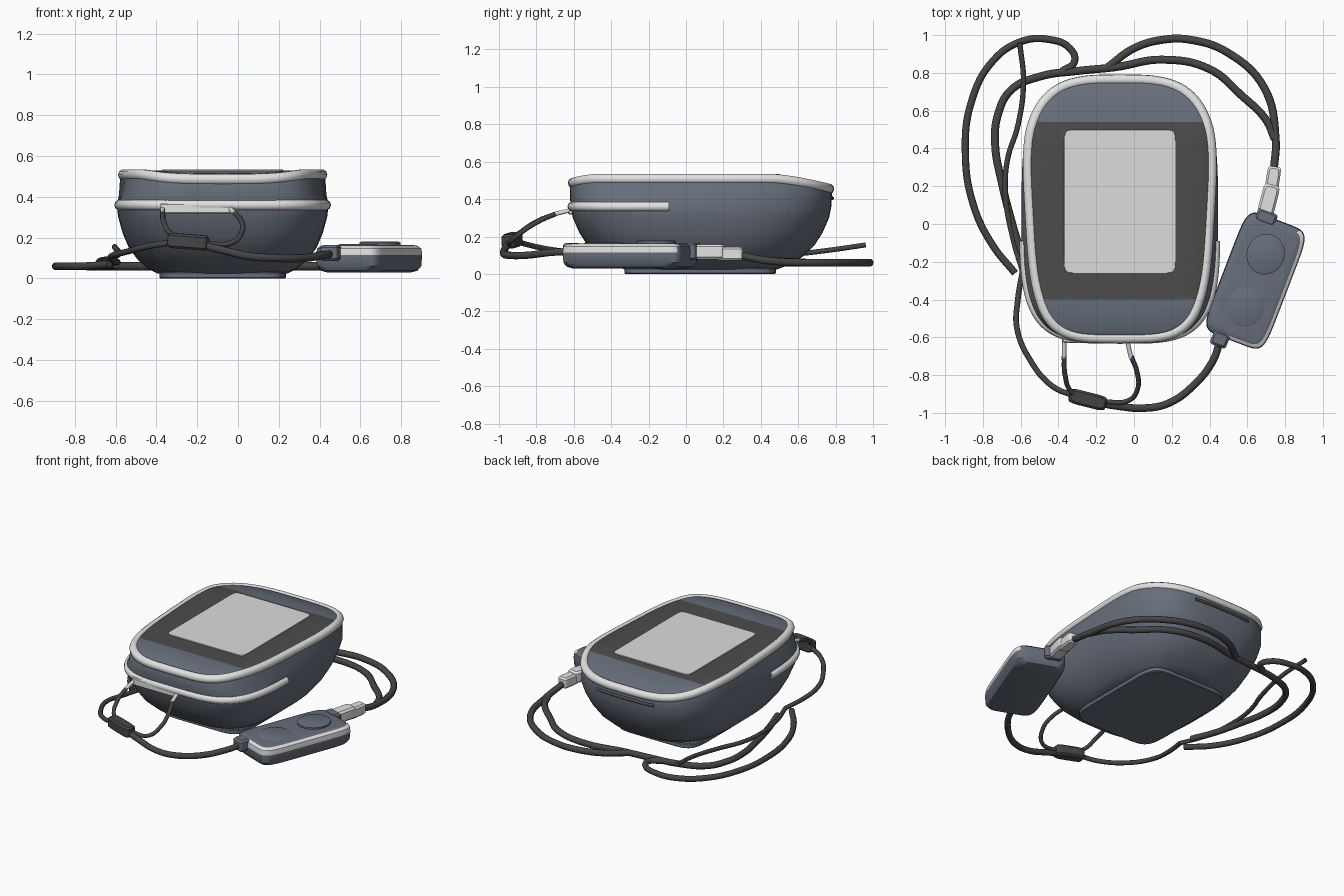
import bpy, bmesh, math
from mathutils import Matrix, Vector

if "Cube" in bpy.data.objects:
    bpy.data.objects.remove(bpy.data.objects["Cube"])

CX, CY, N = -0.075, 0.08, 96


def material(name, r, g, b):
    m = bpy.data.materials.new(name)
    m.diffuse_color = (r, g, b, 1)
    m.use_nodes = True
    m.node_tree.nodes["Principled BSDF"].inputs["Base Color"].default_value = m.diffuse_color
    return m


SLATE = material("slate plastic", 0.135, 0.158, 0.198)
LIGHT = material("light grey trim", 0.76, 0.76, 0.75)
BAND = material("dark bezel", 0.072, 0.072, 0.072)
SCREEN = material("screen grey", 0.72, 0.72, 0.72)
CORD = material("cord charcoal", 0.06, 0.06, 0.06)


def outline(hx, hy, n, k=0.0, cx=0.0, cy=0.0, count=N, front_n=None):
    """Superellipse loop, tapered by k and optionally squarer at the front."""
    pts = []
    for i in range(count):
        t = 2 * math.pi * i / count
        c, s = math.cos(t), math.sin(t)
        e = front_n if front_n and s < 0 else n
        x = math.copysign(abs(c) ** (2 / e), c) * hx
        y = math.copysign(abs(s) ** (2 / e), s) * hy
        taper = min(max((0.6 - y / hy) / 1.3, 0), 1)
        pts.append((cx + x * (1 - k * taper), cy + y))
    return pts


def loft(name, rings, mats, rule=None, cuts=(), place=None):
    """Skin a stack of rings, cap both ends, colour faces by rule."""
    bm = bmesh.new()
    loops = [[bm.verts.new(p) for p in ring] for ring in rings]
    for a, b in zip(loops, loops[1:]):
        for i in range(len(a)):
            j = (i + 1) % len(a)
            bm.faces.new((a[i], a[j], b[j], b[i]))
    bm.faces.new(loops[0][::-1])
    bm.faces.new(loops[-1])
    for y in cuts:
        bmesh.ops.bisect_plane(bm, geom=bm.verts[:] + bm.edges[:] + bm.faces[:],
                               plane_co=(0, y, 0), plane_no=(0, 1, 0))
    bmesh.ops.recalc_face_normals(bm, faces=bm.faces)
    for f in bm.faces:
        f.material_index = rule(f) if rule else 0
    if place:
        bm.transform(place)
    me = bpy.data.meshes.new(name)
    bm.to_mesh(me)
    bm.free()
    ob = bpy.data.objects.new(name, me)
    bpy.context.collection.objects.link(ob)
    for m in mats:
        me.materials.append(m)
    select(ob)
    bpy.ops.object.shade_smooth_by_angle(angle=math.radians(35))


def select(ob):
    bpy.ops.object.select_all(action='DESELECT')
    ob.select_set(True)
    bpy.context.view_layer.objects.active = ob


def tube(name, pts, radius, mat, poly=False, cyclic=False):
    """Round cord through points."""
    cu = bpy.data.curves.new(name, 'CURVE')
    cu.dimensions = '3D'
    cu.bevel_depth, cu.bevel_resolution, cu.resolution_u = radius, 3, 8
    cu.use_fill_caps = True
    sp = cu.splines.new('POLY' if poly else 'BEZIER')
    store = sp.points if poly else sp.bezier_points
    store.add(len(pts) - 1)
    for q, p in zip(store, pts):
        if poly:
            q.co = (*p, 1)
        else:
            q.co = p
            q.handle_left_type = q.handle_right_type = 'AUTO'
    sp.use_cyclic_u = cyclic
    cu.materials.append(mat)
    ob = bpy.data.objects.new(name, cu)
    bpy.context.collection.objects.link(ob)
    select(ob)
    bpy.ops.object.convert(target='MESH')
    bpy.ops.object.shade_smooth_by_angle(angle=math.radians(50))


def pill(name, centre, half, mat, angle=0.0, n=6, tilt=0.0):
    """Small soft-edged block."""
    hx, hy, hz = half
    e = min(half) * 0.3
    rings = [[(x, y, z) for x, y in outline(hx - d, hy - d, n, count=40)]
             for z, d in ((-hz, e), (-hz + e, 0), (hz - e, 0), (hz, e))]
    place = (Matrix.Translation(centre) @ Matrix.Rotation(angle, 4, 'Z')
             @ Matrix.Rotation(tilt, 4, 'Y'))
    loft(name, rings, [mat], place=place)


def top_z(y):
    """Top surface: flat in the middle, drooping at both ends."""
    if y > 0.45:
        return 0.53 - 0.06 * ((y - 0.45) / 0.34) ** 1.5
    if y < -0.45:
        return 0.53 - 0.03 * ((-0.45 - y) / 0.18) ** 2
    return 0.53


# Main body: tapered bowl with a drooping lid
rings = [[(x, y, z) for x, y in outline(hx, hy, n, k, CX, CY, front_n=n + 0.5)]
         for z, hx, hy, n, k in (
    (0.025, 0.32, 0.41, 2.9, 0), (0.045, 0.36, 0.46, 2.7, 0), (0.09, 0.415, 0.54, 2.7, 0),
    (0.15, 0.46, 0.605, 2.8, 0), (0.22, 0.49, 0.65, 3.0, 0), (0.30, 0.512, 0.685, 3.2, 0),
    (0.36, 0.52, 0.697, 3.4, 0), (0.41, 0.517, 0.70, 3.4, 0.05))]
for scale, drop in ((0.985, 0.03), (0.965, 0.01), (0.92, 0), (0.75, 0), (0.5, 0), (0.2, 0)):
    rings.append([(x, y, top_z(y) - drop) for x, y in
                  outline(0.525 * scale, 0.71 * scale, 3.4, 0.1, CX, CY, front_n=4)])


def body_rule(f):
    c = f.calc_center_median()
    return 1 if c.z > 0.5 and f.normal.z > 0.7 and -0.4 < c.y < 0.54 else 0


loft("main_body", rings, [SLATE, BAND], body_rule, cuts=(-0.4, 0.54))
pill("base_foot", (CX, 0.075, 0.016), (0.31, 0.405, 0.016), SLATE, n=7)
pill("screen", (CX, 0.12, 0.531), (0.295, 0.38, 0.004), SCREEN, n=22)

# Light rim round the lid and ridge round the front
tube("lid_rim", [(x, y, top_z(y) - 0.022) for x, y in
                 outline(0.499, 0.684, 3.4, 0.1, CX, CY, front_n=4)], 0.028, LIGHT, True, True)
ridge = [(x, y, 0.36) for x, y in outline(0.506, 0.688, 3.9, 0, CX, CY, 192) if y < -0.08]
tube("front_ridge", ridge, 0.026, LIGHT, True)
pill("cord_bracket", (-0.2, -0.612, 0.343), (0.18, 0.018, 0.025), LIGHT)
slot = [(x, y, 0.405) for x, y in outline(0.515, 0.70, 3.4, 0, CX, CY, 192)
        if y > 0.6 and abs(x - CX) < 0.22]
tube("rear_slot", slot, 0.011, BAND, True)

# Remote: rounded slab, light band on its outer side
TURN = math.radians(-21)
REMOTE = Matrix.Translation((0.643, -0.30, 0)) @ Matrix.Rotation(TURN, 4, 'Z')


def remote_rule(f):
    c = f.calc_center_median()
    return 1 if 0.118 < c.z < 0.158 and c.x > -0.1 and c.y < 0.325 else 0


rings = [[(x, y, z) for x, y in outline(0.176 - d, 0.342 - d, 7)] for z, d in (
    (0.03, 0.045), (0.038, 0.02), (0.06, 0.004), (0.115, 0), (0.147, 0.004), (0.16, 0.02),
    (0.164, 0.04))]
loft("remote", rings, [SLATE, LIGHT], remote_rule, place=REMOTE)
for name, y, top in (("upper_button", 0.15, 0.18), ("lower_button", -0.15, 0.168)):
    rings = [[(x, y + v, z) for x, v in outline(r, r * 1.08, 2, count=48)]
             for z, r in ((0.155, 0.1), (top - 0.005, 0.1), (top, 0.09))]
    loft(name, rings, [SLATE], place=REMOTE)
pill("remote_clip", (0.70, 0.035, 0.12), (0.055, 0.035, 0.045), SLATE, TURN)
pill("remote_strain_relief", (0.455, -0.61, 0.125), (0.045, 0.04, 0.04), SLATE, TURN)
pill("connector", (0.712, 0.125, 0.118), (0.044, 0.085, 0.04), LIGHT, -0.25)
pill("connector_tail", (0.735, 0.235, 0.108), (0.036, 0.07, 0.037), LIGHT, -0.15)

# Cords behind and beside the body
tube("outer_rear_cord", [
    (0.74, 0.28, 0.1), (0.75, 0.45, 0.07), (0.69, 0.72, 0.06), (0.5, 0.905, 0.06),
    (0.3, 0.975, 0.06), (0.15, 0.975, 0.06), (0, 0.93, 0.06), (-0.14, 0.83, 0.06)],
    0.021, CORD)
tube("inner_rear_cord", [
    (0.745, 0.45, 0.07), (0.70, 0.55, 0.065), (0.57, 0.68, 0.06), (0.4, 0.82, 0.06),
    (0.15, 0.87, 0.06),
    (-0.1, 0.83, 0.06), (-0.3, 0.81, 0.06), (-0.5, 0.78, 0.06), (-0.65, 0.71, 0.06),
    (-0.72, 0.58, 0.06), (-0.735, 0.42, 0.06), (-0.70, 0.22, 0.06), (-0.65, 0.02, 0.06),
    (-0.60, -0.15, 0.07)], 0.021, CORD)
tube("left_loop_cord", [
    (-0.63, -0.26, 0.07), (-0.75, -0.11, 0.06), (-0.85, 0.1, 0.06), (-0.893, 0.38, 0.06),
    (-0.86, 0.65, 0.06), (-0.75, 0.86, 0.06), (-0.6, 0.965, 0.06), (-0.45, 0.977, 0.06),
    (-0.34, 0.93, 0.06), (-0.315, 0.86, 0.06), (-0.38, 0.81, 0.06)], 0.019, CORD)
tube("left_thin_cord", [
    (-0.605, 0.96, 0.155), (-0.585, 0.75, 0.125), (-0.615, 0.52, 0.1), (-0.67, 0.34, 0.09),
    (-0.68, 0.15, 0.08), (-0.64, -0.08, 0.07), (-0.59, -0.25, 0.08)], 0.014, CORD)

# Front cord, slider and looped string
tube("front_left_cord", [
    (-0.59, -0.25, 0.08), (-0.615, -0.4, 0.09), (-0.62, -0.55, 0.11), (-0.55, -0.72, 0.13),
    (-0.43, -0.86, 0.16), (-0.3, -0.915, 0.18)], 0.015, CORD)
tube("front_right_cord", [
    (-0.2, -0.945, 0.17), (-0.08, -0.965, 0.14), (0.05, -0.975, 0.11), (0.18, -0.95, 0.1),
    (0.32, -0.85, 0.1), (0.42, -0.72, 0.115), (0.455, -0.62, 0.12)], 0.02, CORD)
pill("cord_slider", (-0.245, -0.93, 0.18), (0.1, 0.04, 0.037), CORD, -0.25, 5, 0.08)
tube("string_left", [
    (-0.37, -0.70, 0.32), (-0.365, -0.8, 0.28), (-0.33, -0.89, 0.22), (-0.25, -0.93, 0.19)],
    0.013, CORD)
tube("string_right", [
    (-0.015, -0.70, 0.32), (0.015, -0.78, 0.285), (0.02, -0.87, 0.23), (-0.03, -0.935, 0.175),
    (-0.17, -0.94, 0.17)], 0.013, CORD)
for side, a, b in (("left", -0.37, -0.37), ("right", -0.04, -0.015)):
    tube(side + "_string_tip", [(a, -0.6, 0.345), (b, -0.71, 0.318)], 0.012, LIGHT)
